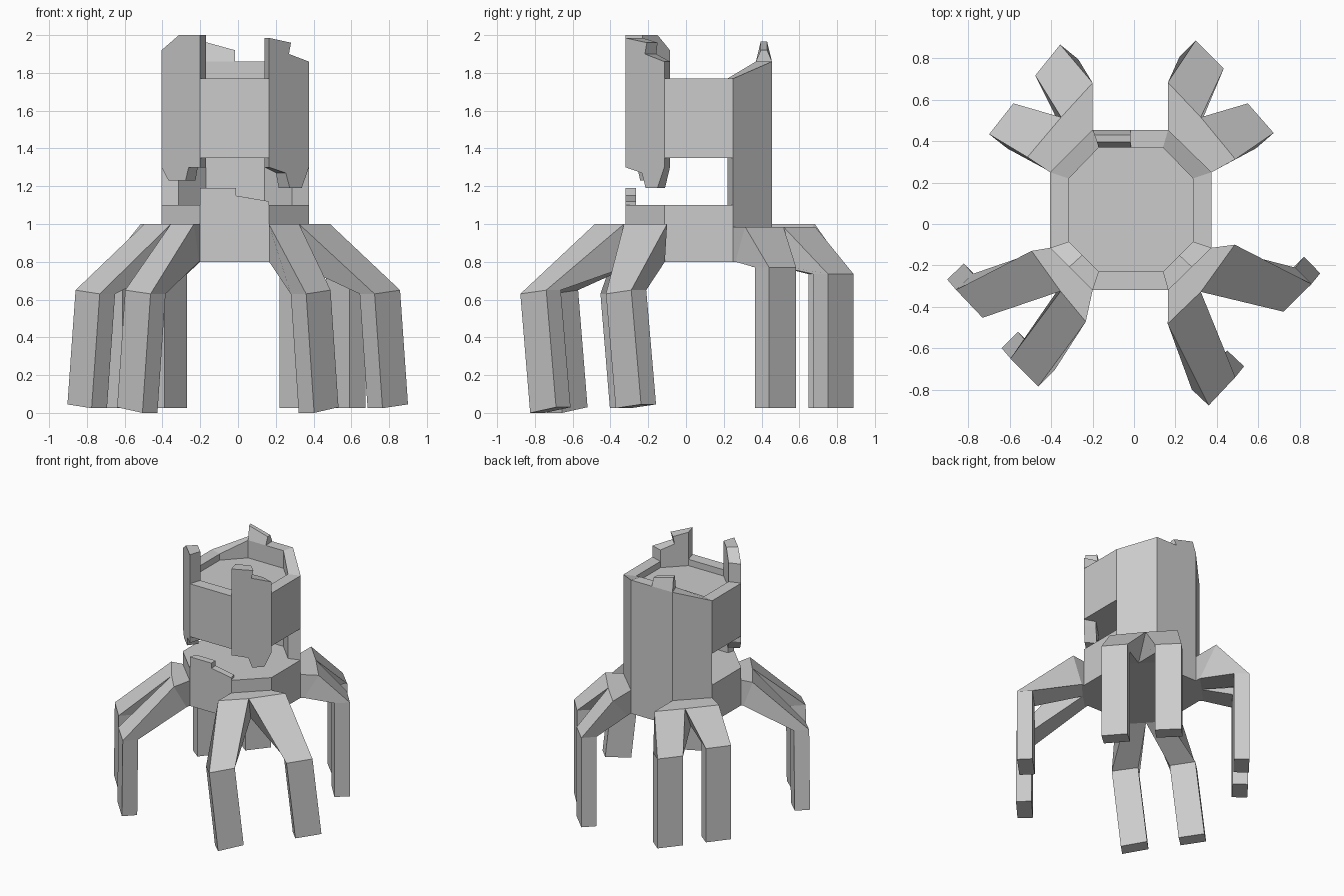
import bpy
import bmesh
from mathutils import Vector

if "Cube" in bpy.data.objects:
    bpy.data.objects.remove(bpy.data.objects["Cube"])

stone = bpy.data.materials.new("grey_stone")
stone.diffuse_color = (0.6, 0.6, 0.6, 1)
stone.use_nodes = True
stone.node_tree.nodes["Principled BSDF"].inputs["Base Color"].default_value = stone.diffuse_color

# Octagon outlines, counter-clockwise from the front left corner
OUTER = [(-.2, -.32), (.165, -.32), (.375, -.115), (.375, .25),
         (.165, .455), (-.2, .455), (-.405, .25), (-.405, -.115)]
INNER = [(-.17, -.23), (.14, -.23), (.285, -.085), (.285, .22),
         (.14, .37), (-.17, .37), (-.315, .22), (-.315, -.085)]


def loft(name, sections):
    """Closed skin through equal-length rings of points."""
    bm = bmesh.new()
    rings = [[bm.verts.new(p) for p in s] for s in sections]
    n = len(rings[0])
    for a, b in zip(rings, rings[1:]):
        for i in range(n):
            j = (i + 1) % n
            bm.faces.new((a[i], a[j], b[j], b[i]))
    bm.faces.new(rings[0][::-1])
    bm.faces.new(rings[-1])
    bmesh.ops.recalc_face_normals(bm, faces=bm.faces)
    mesh = bpy.data.meshes.new(name)
    bm.to_mesh(mesh)
    bm.free()
    mesh.materials.append(stone)
    obj = bpy.data.objects.new(name, mesh)
    bpy.context.collection.objects.link(obj)
    return obj


def drum(name, outline, z0, z1):
    loft(name, [[(x, y, z) for x, y in outline] for z in (z0, z1)])


def mix(a, b, t):
    return Vector(a).lerp(Vector(b), t)


def on_wall(side, t, depth):
    """Point along an octagon side, from outer (0) to inner (1) outline."""
    j = (side + 1) % 8
    return mix(mix(OUTER[side], OUTER[j], t), mix(INNER[side], INNER[j], t), depth)


def wall(name, side, profile, depth=1.0):
    loft(name, [[(*on_wall(side, t, d), z) for t, z in profile] for d in (0, depth)])


# Base drum and upper floor
drum("base_drum", OUTER, .8, 1.1)
drum("upper_floor", INNER, 1.35, 1.72)

# Plain upper walls
for name, side in (("front_wall", 0), ("right_wall", 2), ("left_wall", 6)):
    wall(name, side, [(0, 1.35), (1, 1.35), (1, 1.77), (0, 1.77)])

# Full-height back walls
wall("back_wall", 4, [(0, 1.1), (1, 1.1), (1, 1.86), (0, 1.86)])
wall("back_right_wall", 3, [(0, 1.1), (1, 1.1), (1, 1.86), (0, 1.77)])
wall("back_left_wall", 5, [(0, 1.1), (1, 1.1), (1, 1.77), (0, 1.86)])

# Broken corner slabs at the front
wall("front_right_slab", 1, [(0, 1.30), (.42, 1.27), (.52, 1.19), (.82, 1.19), (1, 1.30),
                             (1, 1.86), (.5, 1.90), (.55, 1.96), (0, 1.985)])
wall("front_left_slab", 7, [(0, 1.30), (.18, 1.23), (.62, 1.23), (.7, 1.30), (1, 1.30),
                            (1, 2.0), (.45, 2.0), (0, 1.92)])

# Broken remains: low front parapet and tapered shard on the back wall
wall("front_parapet", 0, [(0, 1.1), (1, 1.1), (1, 1.12), (.52, 1.15), (.52, 1.19), (0, 1.19)], .6)
shard = []
for d0, d1, za, zb in ((0, 1, 1.86, 1.86), (.3, .7, 1.92, 1.965)):
    shard.append([(*on_wall(4, t, d), z) for t, d, z in
                  ((.5, d0, za), (1, d0, zb), (1, d1, zb), (.5, d1, za))])
loft("back_shard", shard)


def leg(name, roots, shoulders, knees, top, knee_z, shift, foot_z):
    """Bent square leg; every pair holds the two side edges of the leg."""
    roots, shoulders, knees = [[Vector(p) for p in q] for q in (roots, shoulders, knees)]
    edge = (knees[1] - knees[0]).normalized()
    inward = Vector((-edge.y, edge.x)) * .112
    if inward.dot(knees[0]) > 0:
        inward = -inward
    shift = Vector(shift)

    def ring(out, out_z, inn, inn_z):
        return [(*out[0], out_z[0]), (*out[1], out_z[1]),
                (*inn[1], inn_z[1]), (*inn[0], inn_z[0])]

    under = [r.lerp(s, .2) for r, s in zip(roots, shoulders)]
    inner = [k + inward for k in knees]
    loft(name, [ring(roots, (top, top), roots, (.8, .8)),
                ring(shoulders, (top, top), under, (.8, .8)),
                ring(knees, knee_z, inner, knee_z),
                ring([k + shift for k in knees], foot_z, [k + shift for k in inner], foot_z)])


# Corner legs: side root, end root, side shoulder, crotch, end shoulder,
# side-leg knee pair, end-leg knee pair, top height, foot shift
corners = {
    "front_left": (7, 0, (-.495, -.13), (-.355, -.325), (-.233, -.472),
                   ((-.86, -.318), (-.732, -.453)), ((-.597, -.65), (-.463, -.785)),
                   1.0, (-.043, .05)),
    "front_right": (2, 1, (.487, -.1), (.323, -.328), (.163, -.482),
                    ((.858, -.29), (.723, -.424)), ((.49, -.74), (.361, -.877)),
                    1.0, (.042, .052)),
    "back_left": (6, 5, (-.515, .323), (-.352, .516), (-.2, .682),
                  ((-.7, .434), (-.583, .583)), ((-.477, .718), (-.357, .867)),
                  1.0, (0, 0)),
    "back_right": (3, 4, (.49, .313), (.323, .516), (.164, .684),
                   ((.675, .44), (.55, .583)), ((.434, .752), (.299, .887)),
                   .985, (0, 0)),
}
for name, (a, b, s1, crotch, s2, k1, k2, top, shift) in corners.items():
    front = name.startswith("front")
    mid = mix(OUTER[a], OUTER[b], .5)
    kz1, kz2 = ((.65, .63), (.65, .63)) if front else ((.77, .77), (.735, .735))
    fz1, fz2 = ((.045, .025), (.03, 0)) if front else ((.025, .025), (.025, .025))
    leg(name + "_side_leg", (OUTER[a], mid), (s1, crotch), k1, top, kz1, shift, fz1)
    leg(name + "_end_leg", (mid, OUTER[b]), (crotch, s2), k2, top, kz2, shift, fz2)
